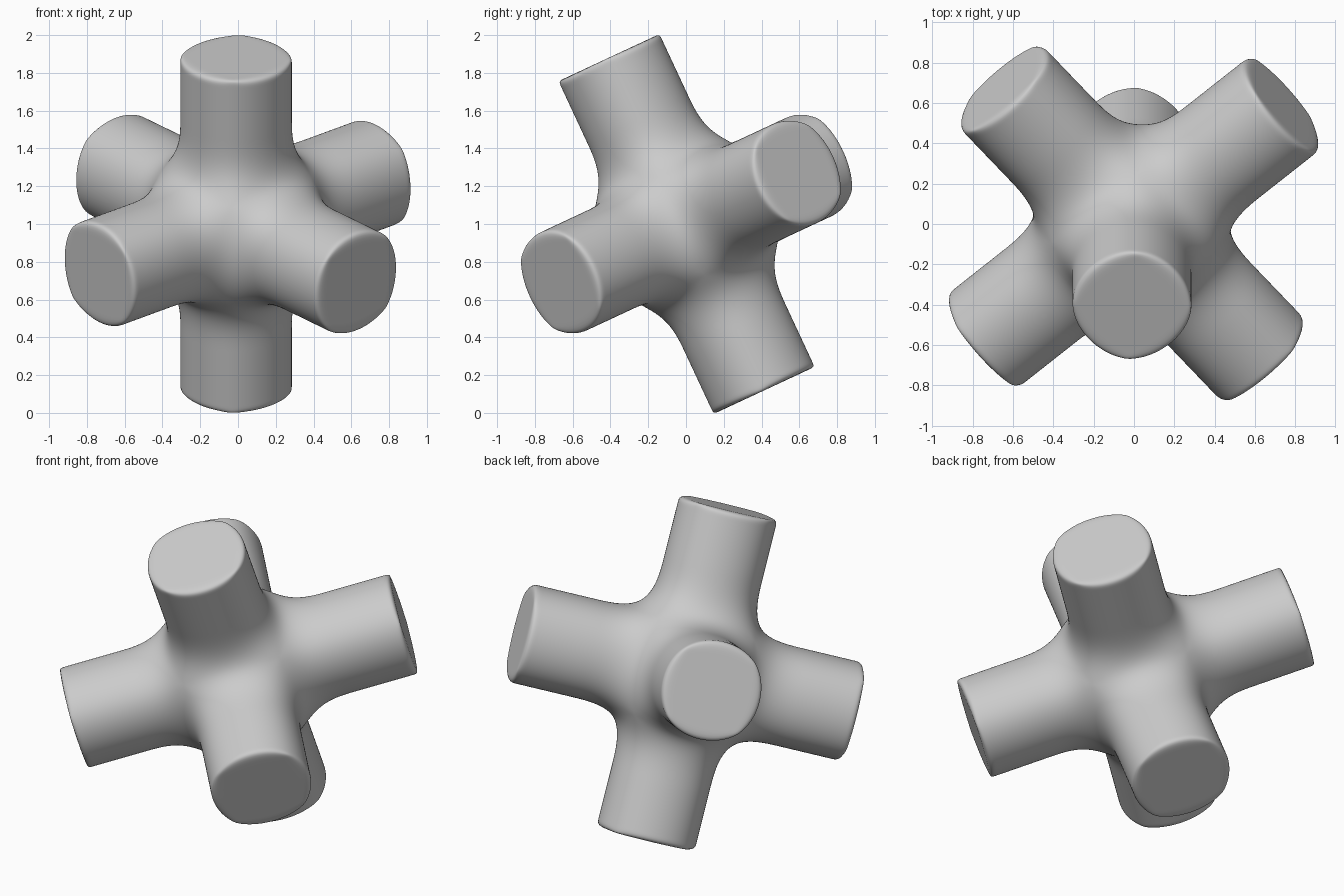
import bpy, bmesh
from math import radians
from mathutils import Matrix, Vector

if "Cube" in bpy.data.objects:
    bpy.data.objects.remove(bpy.data.objects["Cube"])

HALF = 0.313      # half width of the control cube
MID = 0.62        # distance of the loop halfway along each arm
ENDS = {(0, 1): 0.992, (0, -1): 0.97, (1, 1): 0.98, (1, -1): 0.98,
        (2, 1): 0.972, (2, -1): 0.972}   # arm length per axis and sign


def arm_key(normal):
    axis = max(range(3), key=lambda i: abs(normal[i]))
    return axis, (1 if normal[axis] > 0 else -1)


def extrude_arms(bm, faces, distance):
    """Extrude every face outward to distance(key) from the centre."""
    new = bmesh.ops.extrude_discrete_faces(bm, faces=faces)["faces"]
    for f in new:
        f.normal_update()
        axis, sign = arm_key(f.normal)
        for v in f.verts:
            v.co[axis] = sign * distance((axis, sign))
    return new


# control cage: a cube with an arm pulled out of each face
bm = bmesh.new()
crease = bm.edges.layers.float.new("crease_edge")
bmesh.ops.create_cube(bm, size=2 * HALF)
bm.normal_update()
faces = extrude_arms(bm, bm.faces[:], lambda k: MID)
faces = extrude_arms(bm, faces, lambda k: ENDS[k])

# semi-sharp rims around the end caps
for f in faces:
    for e in f.edges:
        e[crease] = 0.55
for f in bm.faces:
    f.smooth = True

# tilt the whole joint
turn = Matrix.Rotation(radians(25), 4, "X") @ Matrix.Rotation(radians(41), 4, "Z")
bm.transform(Matrix.Translation(Vector((-0.01, 0.003, 1.0))) @ turn)
bmesh.ops.recalc_face_normals(bm, faces=bm.faces[:])

mesh = bpy.data.meshes.new("six_way_joint")
bm.to_mesh(mesh)
bm.free()
joint = bpy.data.objects.new("six_way_joint", mesh)
bpy.context.collection.objects.link(joint)

# round the arms and blend them at the middle
sub = joint.modifiers.new("Subdivision", "SUBSURF")
sub.levels = sub.render_levels = 5
